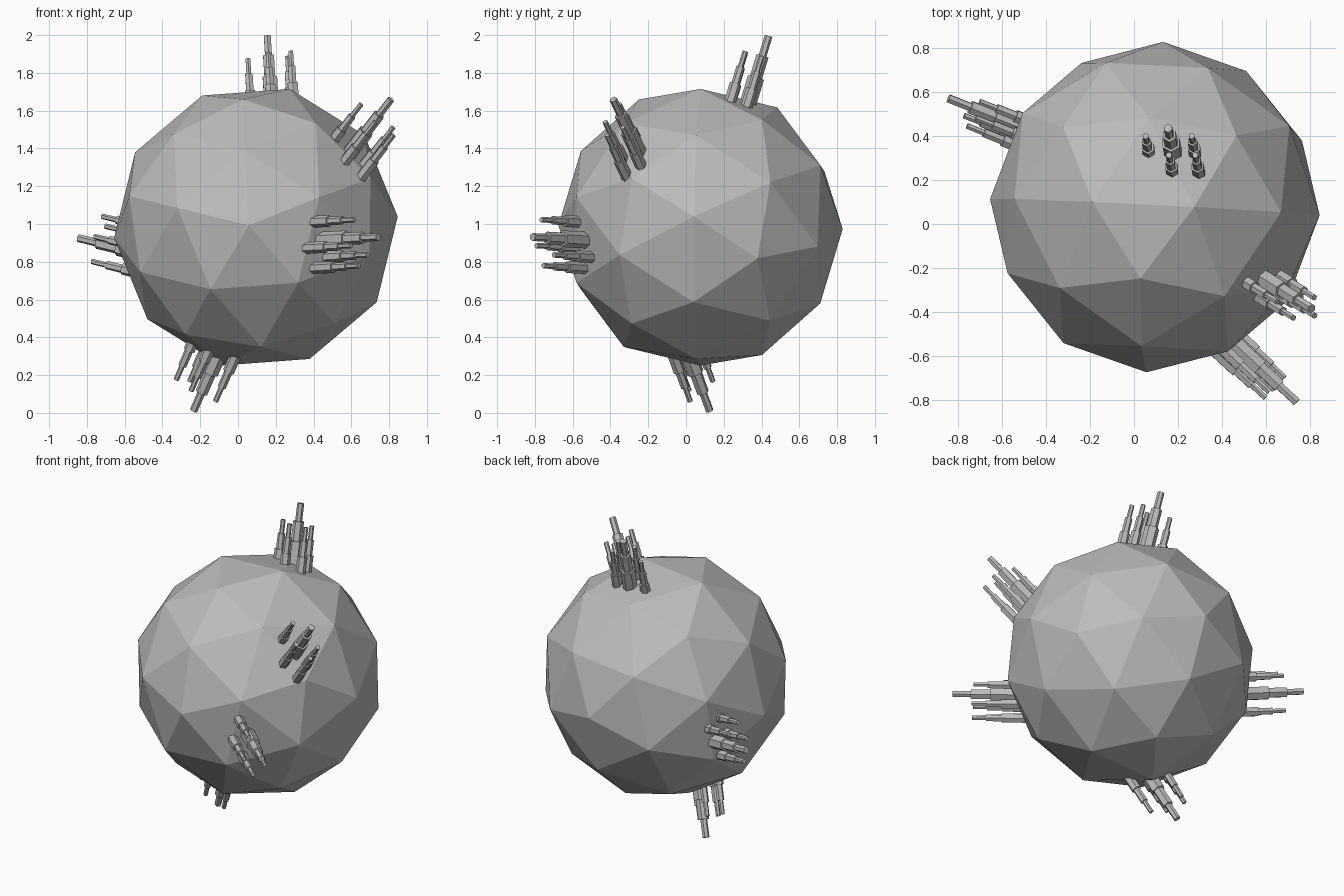
import bpy, bmesh, math
from mathutils import Matrix, Vector

if "Cube" in bpy.data.objects:
    bpy.data.objects.remove(bpy.data.objects["Cube"])

grey = bpy.data.materials.new("plain grey")
grey.diffuse_color = (0.5, 0.5, 0.5, 1)
grey.use_nodes = True
grey.node_tree.nodes["Principled BSDF"].inputs["Base Color"].default_value = grey.diffuse_color


def add_object(name, bm):
    bmesh.ops.recalc_face_normals(bm, faces=bm.faces)
    mesh = bpy.data.meshes.new(name)
    bm.to_mesh(mesh)
    bm.free()
    mesh.materials.append(grey)
    obj = bpy.data.objects.new(name, mesh)
    bpy.context.collection.objects.link(obj)
    return obj


# Planet: low-poly ball, tilted so its poles lie near the y axis
pole = Vector((0.05, 0.9986, -0.013)).normalized()
side = Vector((0.996, -0.05, 0.074))
side = (side - pole * side.dot(pole)).normalized()
up = side.cross(pole)
a = math.radians(18)
ax = side * math.cos(a) - up * math.sin(a)
ay = pole.cross(ax)
rot = Matrix((ax, ay, pole)).transposed().to_4x4()
bm = bmesh.new()
bmesh.ops.create_icosphere(bm, subdivisions=2, radius=0.7535)
bm.transform(Matrix.Translation((0.095, 0.077, 0.983)) @ rot)
add_object("planet", bm)


# Tower: three stacked hexagonal tiers, listed from the tip down to the base
def add_tower(bm, frame, x, y, tip, tiers):
    for radius, length in tiers:
        place = frame @ Matrix.Translation((x, y, tip - length / 2))
        bmesh.ops.create_cone(bm, cap_ends=True, segments=6, radius1=radius,
                              radius2=radius, depth=length, matrix=place)
        tip -= length


BIG = [(0.021, 0.11), (0.033, 0.12), (0.044, 0.23)]
SMALL = [(0.0145, 0.085), (0.0225, 0.095), (0.031, 0.17)]
# Small towers around the big one: distance and angle
RING = [(0.11, 0), (0.092, 88), (0.15, 141), (0.10, 178)]

# Clusters: tip of the big tower, outward direction, twist
CLUSTERS = [
    ("top_city", (0.155, 0.437, 1.995), (-0.06, 0.29, 0.955), -11),
    ("upper_right_city", (0.81, -0.385, 1.66), (0.57, -0.353, 0.74), 121),
    ("front_city", (0.742, -0.812, 0.931), (0.73, -0.68, 0.04), 118),
    ("left_city", (-0.845, 0.572, 0.925), (-0.907, 0.363, 0.218), -65),
    ("bottom_city", (-0.235, 0.125, 0.012), (-0.38, 0.32, -0.868), -88),
]
for name, tip, direction, twist in CLUSTERS:
    n = Vector(direction).normalized()
    right = Vector((0, 0, 1)).cross(n).normalized()
    frame = Matrix((right, n.cross(right), n)).transposed().to_4x4()
    frame = Matrix.Translation(tip) @ frame @ Matrix.Rotation(math.radians(twist), 4, 'Z')
    bm = bmesh.new()
    add_tower(bm, frame, 0, 0, 0, BIG)
    for dist, ang in RING:
        t = math.radians(ang)
        add_tower(bm, frame, dist * math.cos(t), dist * math.sin(t), -0.12, SMALL)
    add_object(name, bm)
